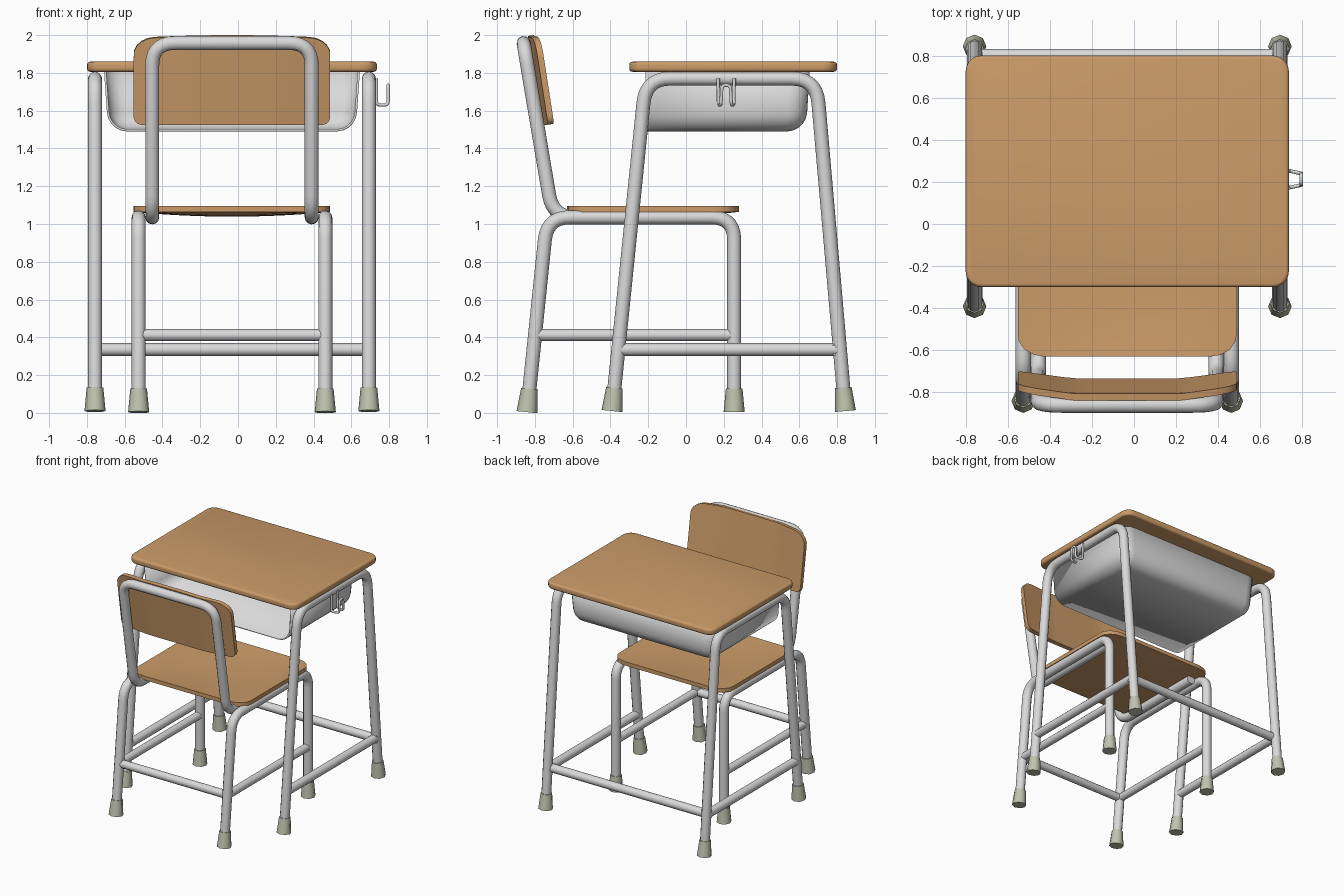
import bpy, bmesh, math
from mathutils import Vector

cube = bpy.data.objects.get("Cube")
if cube:
    bpy.data.objects.remove(cube, do_unlink=True)

CX = -0.032          # centre line of desk and chair
TUBE = 0.037         # main tube radius


def material(name, rgb, roughness):
    m = bpy.data.materials.new(name)
    m.use_nodes = True
    m.diffuse_color = (*rgb, 1)
    bsdf = m.node_tree.nodes["Principled BSDF"]
    bsdf.inputs["Base Color"].default_value = (*rgb, 1)
    bsdf.inputs["Roughness"].default_value = roughness
    return m


WOOD = material("wood", (0.60, 0.33, 0.14), 0.6)
STEEL = material("steel", (0.70, 0.70, 0.70), 0.5)
RUBBER = material("rubber", (0.53, 0.55, 0.43), 0.8)


def activate(ob):
    bpy.ops.object.select_all(action='DESELECT')
    ob.select_set(True)
    bpy.context.view_layer.objects.active = ob


def finish(name, bm, mat, angle=40):
    bmesh.ops.recalc_face_normals(bm, faces=bm.faces)
    me = bpy.data.meshes.new(name)
    bm.to_mesh(me)
    bm.free()
    me.materials.append(mat)
    ob = bpy.data.objects.new(name, me)
    bpy.context.collection.objects.link(ob)
    activate(ob)
    bpy.ops.object.shade_smooth_by_angle(angle=math.radians(angle))
    return ob


def rounded(points, cut, steps=7):
    """Round the inner corners of a path."""
    pts = [Vector(p) for p in points]
    path = [pts[0]]
    for a, p, b in zip(pts, pts[1:], pts[2:]):
        s = p + (a - p).normalized() * cut
        e = p + (b - p).normalized() * cut
        for i in range(steps + 1):
            t = i / steps
            path.append(s * (1 - t) ** 2 + p * 2 * t * (1 - t) + e * t * t)
    return path + [pts[-1]]


def tube(name, points, radius=TUBE, cut=0.12, res=4):
    path = rounded(points, cut)
    cu = bpy.data.curves.new(name, 'CURVE')
    cu.dimensions = '3D'
    cu.bevel_depth = radius
    cu.bevel_resolution = res
    cu.use_fill_caps = True
    sp = cu.splines.new('POLY')
    sp.points.add(len(path) - 1)
    for sp_point, p in zip(sp.points, path):
        sp_point.co = (*p, 1)
    cu.materials.append(STEEL)
    ob = bpy.data.objects.new(name, cu)
    bpy.context.collection.objects.link(ob)
    activate(ob)
    bpy.ops.object.convert(target='MESH')
    bpy.ops.object.shade_smooth_by_angle(angle=math.radians(50))
    return ob


def foot(name, centre, up):
    """Eight-sided tapered cap lined up with its leg."""
    bm = bmesh.new()
    bmesh.ops.create_cone(bm, cap_ends=True, segments=8,
                          radius1=0.056, radius2=0.044, depth=0.125)
    turn = Vector((0, 0, 1)).rotation_difference(up).to_matrix()
    bmesh.ops.rotate(bm, verts=bm.verts, matrix=turn)
    bmesh.ops.translate(bm, verts=bm.verts, vec=centre)
    finish(name, bm, RUBBER, 50)


def panel(name, half_w, half_h, corner, surface, thickness, n=16):
    """Board with rounded corners; surface(x, v) gives the 3D point."""
    bm = bmesh.new()
    rows = []
    for j in range(n + 1):
        v = half_h * math.sin(math.pi / 2 * (2 * j / n - 1))
        rx, ry = corner(v)
        d = max(0, abs(v) - half_h + ry) / ry
        w = half_w - rx + rx * math.sqrt(max(0, 1 - d * d))
        rows.append([bm.verts.new(surface(w * (2 * i / n - 1), v))
                     for i in range(n + 1)])
    for lo, hi in zip(rows, rows[1:]):
        for i in range(n):
            bm.faces.new((lo[i], lo[i + 1], hi[i + 1], hi[i]))
    ext = bmesh.ops.extrude_face_region(bm, geom=bm.faces[:])
    moved = [g for g in ext["geom"] if isinstance(g, bmesh.types.BMVert)]
    bmesh.ops.translate(bm, verts=moved, vec=thickness)
    finish(name, bm, WOOD)


def side_frame(prefix, x, profile, cut):
    """Bent tube making two legs and a rail, with a foot on each leg."""
    pts = [Vector((x, y, z)) for y, z in profile]
    tube(prefix + "_frame", pts, cut=cut)
    foot(prefix + "_front_foot", pts[0], pts[1] - pts[0])
    foot(prefix + "_back_foot", pts[-1], pts[-2] - pts[-1])


# Desk and chair side frames with low side bars
for side, s in (("right", -1), ("left", 1)):
    dx, sx = CX + s * 0.725, CX + s * 0.494
    side_frame("desk_" + side, dx,
               [(-0.385, 0.072), (-0.212, 1.77), (0.69, 1.77), (0.838, 0.072)], 0.13)
    tube("desk_" + side + "_bar", [(dx, -0.355, 0.335), (dx, 0.805, 0.335)], 0.034)
    side_frame("chair_" + side, sx,
               [(-0.835, 0.066), (-0.735, 1.035), (0.255, 1.035), (0.255, 0.066)], 0.12)
    tube("chair_" + side + "_bar", [(sx, -0.79, 0.412), (sx, 0.25, 0.412)], 0.032)

# Cross bars
tube("desk_back_bar", [(CX - 0.75, 0.798, 0.335), (CX + 0.75, 0.798, 0.335)], 0.034)
tube("chair_cross_bar", [(CX - 0.49, -0.795, 0.412), (CX + 0.49, -0.795, 0.412)], 0.032)

# Backrest tube, bent forward under the seat
half = [(0.422, 0.15, 1.035), (0.422, -0.705, 1.035), (0.422, -0.86, 1.958)]
tube("backrest_tube", [(CX - x, y, z) for x, y, z in half]
     + [(CX + x, y, z) for x, y, z in reversed(half)], cut=0.12)

# Seat, slightly dished
SW, SH = 0.52, 0.455
panel("seat", SW, SH, lambda v: (0.13, 0.10),
      lambda x, v: (CX + x, v - 0.175,
                    1.096 - 0.025 * (1 - (x / SW) ** 2) * (1 - (v / SH) ** 2)),
      (0, 0, -0.032))

# Backrest board, leaning back with the ends curved forward
BH = 0.2275


def backrest_point(x, v):
    up = v + BH
    z = 1.53 + up + 0.015 * (1 - (x / SW) ** 2) * up / (2 * BH)
    wrap = 0.035 * max(0, (abs(x) - 0.26) / 0.26)
    return (CX + x, -0.733 - 0.155 * (z - 1.53) + wrap, z)


panel("backrest", SW, BH, lambda v: (0.11, 0.08) if v > 0 else (0.04, 0.04),
      backrest_point, (0, -0.032, -0.005))

# Desk top with rounded corners and edges
bm = bmesh.new()
bmesh.ops.create_cube(bm, size=1)
bmesh.ops.scale(bm, verts=bm.verts, vec=(1.535, 1.10, 0.053))
bmesh.ops.translate(bm, verts=bm.verts, vec=(CX, 0.25, 1.8325))
upright = [e for e in bm.edges if abs(e.verts[0].co.z - e.verts[1].co.z) > 0.01]
bmesh.ops.bevel(bm, geom=upright, offset=0.075, segments=5, profile=0.5, affect='EDGES')
rims = [e for e in bm.edges if abs(e.verts[0].co.z - e.verts[1].co.z) < 0.01]
bmesh.ops.bevel(bm, geom=rims, offset=0.016, segments=3, profile=0.5, affect='EDGES')
finish("desk_top", bm, WOOD)

# Storage tray, open at the front and top
bm = bmesh.new()
bmesh.ops.create_cube(bm, size=2)
bm.normal_update()
bmesh.ops.delete(bm, geom=[f for f in bm.faces if f.normal.z > 0.9 or f.normal.y < -0.9],
                 context='FACES')
for v in bm.verts:
    low = v.co.z < 0
    v.co = (CX + v.co.x * (0.655 if low else 0.677),
            (0.635 if low else 0.655) if v.co.y > 0 else -0.215,
            1.49 if low else 1.805)
bmesh.ops.bevel(bm, geom=[e for e in bm.edges if not e.is_boundary],
                offset=0.10, segments=5, profile=0.5, affect='EDGES')
tray = finish("storage_tray", bm, STEEL, 35)
wall = tray.modifiers.new("wall", 'SOLIDIFY')
wall.thickness = 0.012

# Bag hook: one wire bent into a double J on the left rail
hx = CX + 0.765
arm = [(hx, 0.17, 1.77), (hx, 0.172, 1.63), (hx + 0.062, 0.185, 1.63), (hx + 0.062, 0.19, 1.735)]
tube("bag_hook", arm + [(x, 0.425 - y, z) for x, y, z in reversed(arm)], 0.009, 0.022, 2)
